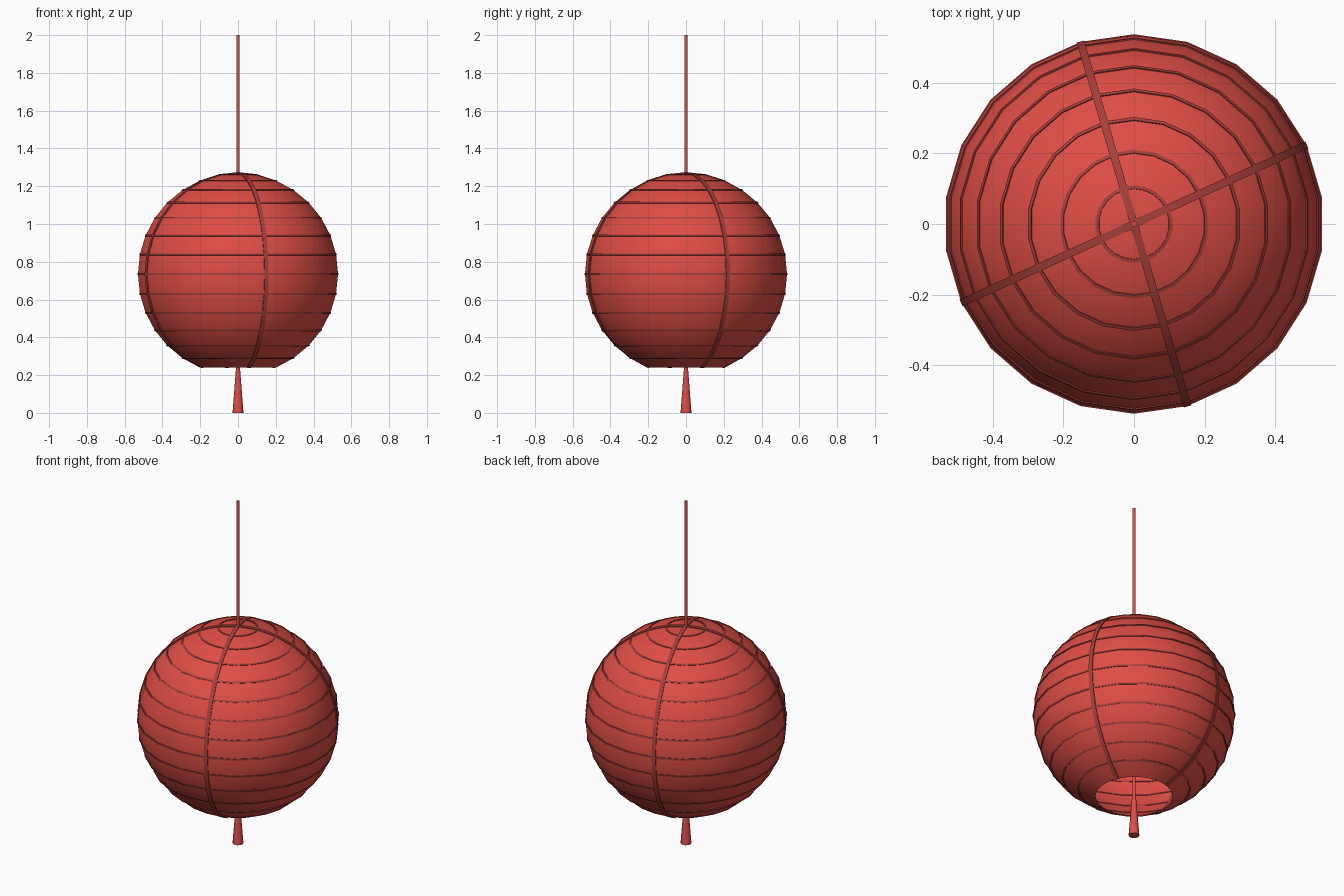
import bpy, bmesh
from math import sin, cos, pi
from mathutils import Vector

cube = bpy.data.objects.get("Cube")
if cube:
    bpy.data.objects.remove(cube, do_unlink=True)

SIDES, BANDS = 22, 16
RADIUS, CENTRE = 0.535, Vector((0, 0, 0.735))
TURN, STEP = 2 * pi / SIDES, pi / BANDS


def material(name, rgb):
    mat = bpy.data.materials.new(name)
    mat.use_nodes = True
    mat.diffuse_color = (*rgb, 1)
    mat.node_tree.nodes["Principled BSDF"].inputs["Base Color"].default_value = (*rgb, 1)
    return mat


paper_red = material("paper red", (0.74, 0.075, 0.06))
rib_red = material("dark rib red", (0.38, 0.05, 0.042))


def add_object(name, bm, mat, angle=None):
    bmesh.ops.recalc_face_normals(bm, faces=bm.faces)
    mesh = bpy.data.meshes.new(name)
    bm.to_mesh(mesh)
    bm.free()
    mesh.materials.append(mat)
    obj = bpy.data.objects.new(name, mesh)
    bpy.context.collection.objects.link(obj)
    if angle:
        bpy.ops.object.select_all(action="DESELECT")
        obj.select_set(True)
        bpy.context.view_layer.objects.active = obj
        bpy.ops.object.shade_smooth_by_angle(angle=angle)
    return obj


def direction(polar, turn):
    """Unit vector from the globe centre, turn measured from +y."""
    return Vector((sin(polar) * sin(turn), sin(polar) * cos(turn), cos(polar)))


def sweep(bm, stations, width, depth, closed=False):
    """Flat bar through stations of (outward, sideways) directions."""
    rows = []
    for out, side in stations:
        mid = CENTRE + out * RADIUS
        rows.append([bm.verts.new(mid + side * width * s + out * depth * d)
                     for s, d in ((-1, -1), (1, -1), (1, 1), (-1, 1))])
    pairs = list(zip(rows, rows[1:]))
    if closed:
        pairs.append((rows[-1], rows[0]))
    else:
        bm.faces.new(rows[0])
        bm.faces.new(rows[-1])
    for a, b in pairs:
        for i in range(4):
            j = (i + 1) % 4
            bm.faces.new((a[i], a[j], b[j], b[i]))


# Paper globe, open at the bottom
bm = bmesh.new()
top = bm.verts.new(CENTRE + Vector((0, 0, RADIUS)))
rows = [[bm.verts.new(CENTRE + RADIUS * direction(k * STEP, i * TURN))
         for i in range(SIDES)] for k in range(1, BANDS - 1)]
for i in range(SIDES):
    j = (i + 1) % SIDES
    bm.faces.new((top, rows[0][i], rows[0][j]))
    for a, b in zip(rows, rows[1:]):
        bm.faces.new((a[i], b[i], b[j], a[j]))
add_object("paper_globe", bm, paper_red, pi / 4)

# Horizontal hoops
bm = bmesh.new()
for k in range(1, BANDS - 2):
    polar = k * STEP
    sweep(bm, [(direction(polar, i * TURN), direction(polar + pi / 2, i * TURN))
               for i in range(SIDES)], 0.005, 0.003, closed=True)
add_object("hoops", bm, rib_red, pi / 6)

# Upright ribs: two pairs of opposite meridians
bm = bmesh.new()
for seg in (4, 10, 15, 21):
    turn = seg * TURN
    side = Vector((cos(turn), -sin(turn), 0))
    sweep(bm, [(direction(k * STEP, turn), side) for k in range(BANDS - 1)], 0.011, 0.004)
add_object("upright_ribs", bm, rib_red, pi / 6)


# Hanging cord and flared tassel
def cone(name, low, high, r_low, r_high, mat):
    bm = bmesh.new()
    bmesh.ops.create_cone(bm, cap_ends=True, segments=12, radius1=r_low,
                          radius2=r_high, depth=high - low)
    bmesh.ops.translate(bm, verts=bm.verts, vec=(0, 0, (low + high) / 2))
    add_object(name, bm, mat, pi / 4)


cone("hanging_cord", 0.25, 2.0, 0.009, 0.009, paper_red)
cone("tassel", 0.0, 0.26, 0.029, 0.009, paper_red)
